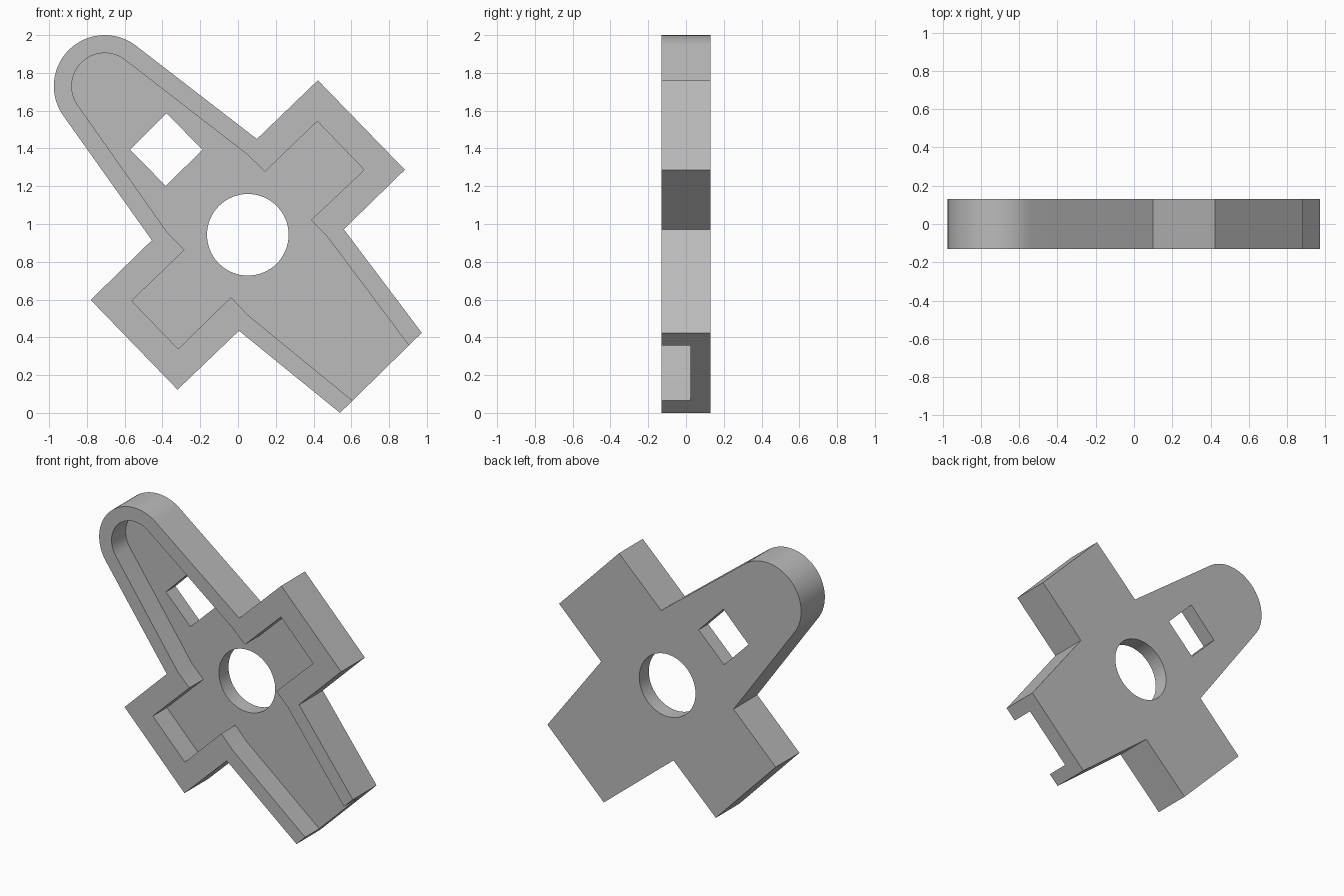
import bpy, bmesh, math

if "Cube" in bpy.data.objects:
    bpy.data.objects.remove(bpy.data.objects["Cube"])

metal = bpy.data.materials.new("plain grey")
metal.diffuse_color = (0.5, 0.5, 0.5, 1)
metal.use_nodes = True
metal.node_tree.nodes["Principled BSDF"].inputs["Base Color"].default_value = metal.diffuse_color


def arc(cx, cz, r, a0, a1, n):
    return [(cx + r * math.cos(math.radians(a0 + (a1 - a0) * i / n)),
             cz + r * math.sin(math.radians(a0 + (a1 - a0) * i / n))) for i in range(n + 1)]


def prism(name, pts, y0, y1):
    """Extrude an x-z outline from y0 to y1."""
    bm = bmesh.new()
    face = bm.faces.new([bm.verts.new((x, y0, z)) for x, z in pts])
    ext = bmesh.ops.extrude_face_region(bm, geom=[face])["geom"]
    for v in ext:
        if isinstance(v, bmesh.types.BMVert):
            v.co.y = y1
    bmesh.ops.recalc_face_normals(bm, faces=bm.faces)
    me = bpy.data.meshes.new(name)
    bm.to_mesh(me)
    bm.free()
    me.materials.append(metal)
    ob = bpy.data.objects.new(name, me)
    bpy.context.collection.objects.link(ob)
    return ob


# Outer body: rounded arm, two square lugs and a flared foot
outer = arc(-0.705, 1.73, 0.27, 216, 52, 32) + [
    (0.10, 1.45), (0.423, 1.761), (0.883, 1.287), (0.56, 0.972),
    (0.973, 0.424), (0.54, 0.0), (0.005, 0.435), (-0.32, 0.123),
    (-0.78, 0.598), (-0.456, 0.914)]
body = prism("bracket_body", outer, -0.13, 0.13)

# Front pocket, running out through the foot
pocket = arc(-0.705, 1.73, 0.175, 216, 52, 32) + [
    (0.05, 1.367), (0.143, 1.277), (0.42, 1.544), (0.668, 1.287),
    (0.386, 1.02), (0.473, 0.932), (0.904, 0.358), (1.004, 0.256),
    (0.705, -0.033), (0.605, 0.066), (0.05, 0.52), (-0.037, 0.612),
    (-0.317, 0.339), (-0.563, 0.593), (-0.283, 0.863), (-0.373, 0.953)]

# Round bore and square window
bore = arc(0.052, 0.943, 0.216, 0, 360, 64)[:-1]
window = [(-0.378, 1.587), (-0.188, 1.392), (-0.383, 1.202), (-0.571, 1.393)]

bpy.context.view_layer.objects.active = body
for name, pts, y1 in (("pocket_cutter", pocket, 0.025),
                      ("bore_cutter", bore, 0.3),
                      ("window_cutter", window, 0.3)):
    cutter = prism(name, pts, -0.3, y1)
    mod = body.modifiers.new(name, "BOOLEAN")
    mod.operation = "DIFFERENCE"
    mod.solver = "EXACT"
    mod.object = cutter
    bpy.ops.object.modifier_apply(modifier=mod.name)
    bpy.data.objects.remove(cutter)

body.select_set(True)
bpy.ops.object.shade_smooth_by_angle(angle=math.radians(20))
